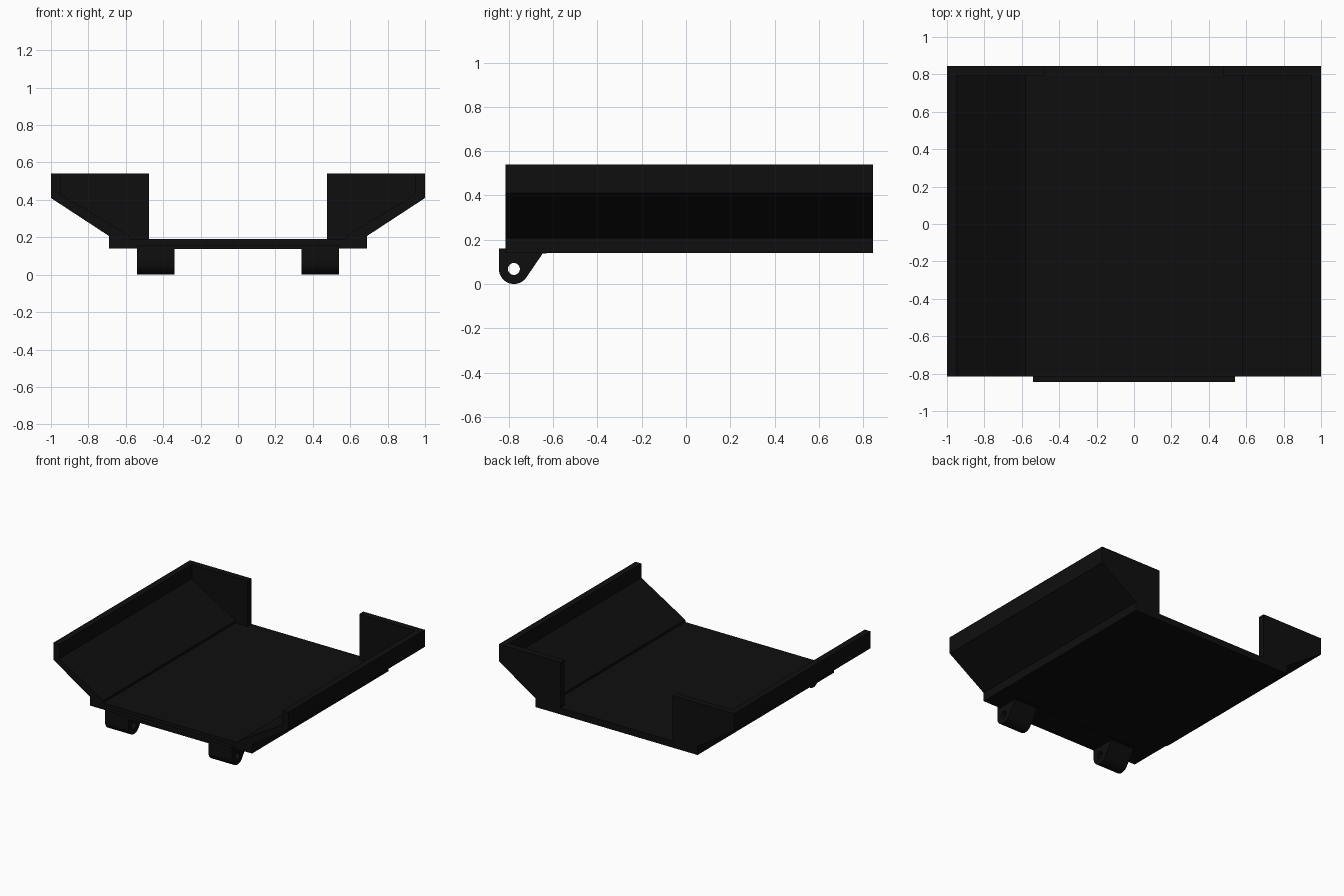
import bpy, bmesh, math
from mathutils import Vector

if "Cube" in bpy.data.objects:
    bpy.data.objects.remove(bpy.data.objects["Cube"])

black = bpy.data.materials.new("matte black")
black.diffuse_color = (0.0045, 0.0045, 0.0045, 1)
black.use_nodes = True
black.node_tree.nodes["Principled BSDF"].inputs["Base Color"].default_value = black.diffuse_color


def prism(name, loops, axis, start, end):
    """Fill an outline (plus optional hole loops) and extrude it along x or y."""
    bm = bmesh.new()
    place = (lambda p: Vector((start, p[0], p[1]))) if axis == "x" else \
            (lambda p: Vector((p[0], start, p[1])))
    direction = Vector((1, 0, 0)) if axis == "x" else Vector((0, 1, 0))
    edges = []
    for pts in loops:
        vs = [bm.verts.new(place(p)) for p in pts]
        edges += [bm.edges.new((vs[i], vs[(i + 1) % len(vs)])) for i in range(len(vs))]
    bmesh.ops.triangle_fill(bm, edges=edges, use_beauty=True, normal=direction)
    ext = bmesh.ops.extrude_face_region(bm, geom=bm.faces[:], use_keep_orig=True)
    moved = [g for g in ext["geom"] if isinstance(g, bmesh.types.BMVert)]
    bmesh.ops.translate(bm, verts=moved, vec=direction * (end - start))
    bmesh.ops.recalc_face_normals(bm, faces=bm.faces[:])
    me = bpy.data.meshes.new(name)
    bm.to_mesh(me)
    bm.free()
    me.materials.append(black)
    ob = bpy.data.objects.new(name, me)
    bpy.context.collection.objects.link(ob)
    return ob


def rect(a0, b0, a1, b1):
    return [(a0, b0), (a1, b0), (a1, b1), (a0, b1)]


FRONT, REAR, INNER = -0.815, 0.845, 0.795

# Flat bed
prism("floor", [rect(-0.577, 0.14, 0.577, 0.19)], "y", FRONT, REAR)

# Sloped side wall with upright rim, and the partial rear panel
wall = [(0.577, 0.14), (0.69, 0.14), (0.69, 0.207), (1, 0.41), (1, 0.54),
        (0.95, 0.54), (0.95, 0.43), (0.577, 0.207)]
panel = [(0.577, 0.14), (0.69, 0.14), (0.69, 0.207), (1, 0.41), (1, 0.54),
         (0.475, 0.54), (0.475, 0.19), (0.577, 0.19)]

# Hinge lug outline: rounded bottom, tangent slope at the back
cy, cz, r = -0.777, 0.068, 0.068
lug = [(-0.845, 0.138)]
for i in range(15):
    a = math.radians(180 + 145 * i / 14)
    lug.append((cy + r * math.cos(a), cz + r * math.sin(a)))
lug.append((-0.647, 0.138))
hole = [(cy + 0.027 * math.cos(t * math.tau / 24), cz + 0.027 * math.sin(t * math.tau / 24))
        for t in range(24)]

for side, s in (("right", 1), ("left", -1)):
    flip = lambda pts: [(s * x, z) for x, z in pts]
    prism(side + "_side_wall", [flip(wall)], "y", FRONT, INNER)
    prism(side + "_rear_panel", [flip(panel)], "y", INNER, REAR)
    x0, x1 = sorted((s * 0.34, s * 0.54))
    ob = prism(side + "_hinge_lug", [lug, hole], "x", x0, x1)
    bpy.ops.object.select_all(action="DESELECT")
    ob.select_set(True)
    bpy.context.view_layer.objects.active = ob
    bpy.ops.object.shade_smooth_by_angle(angle=math.radians(30))

# Thin plate joining the hinge lugs under the front edge
prism("hinge_plate", [rect(-0.845, 0.137, -0.63, 0.16)], "x", -0.54, 0.54)
